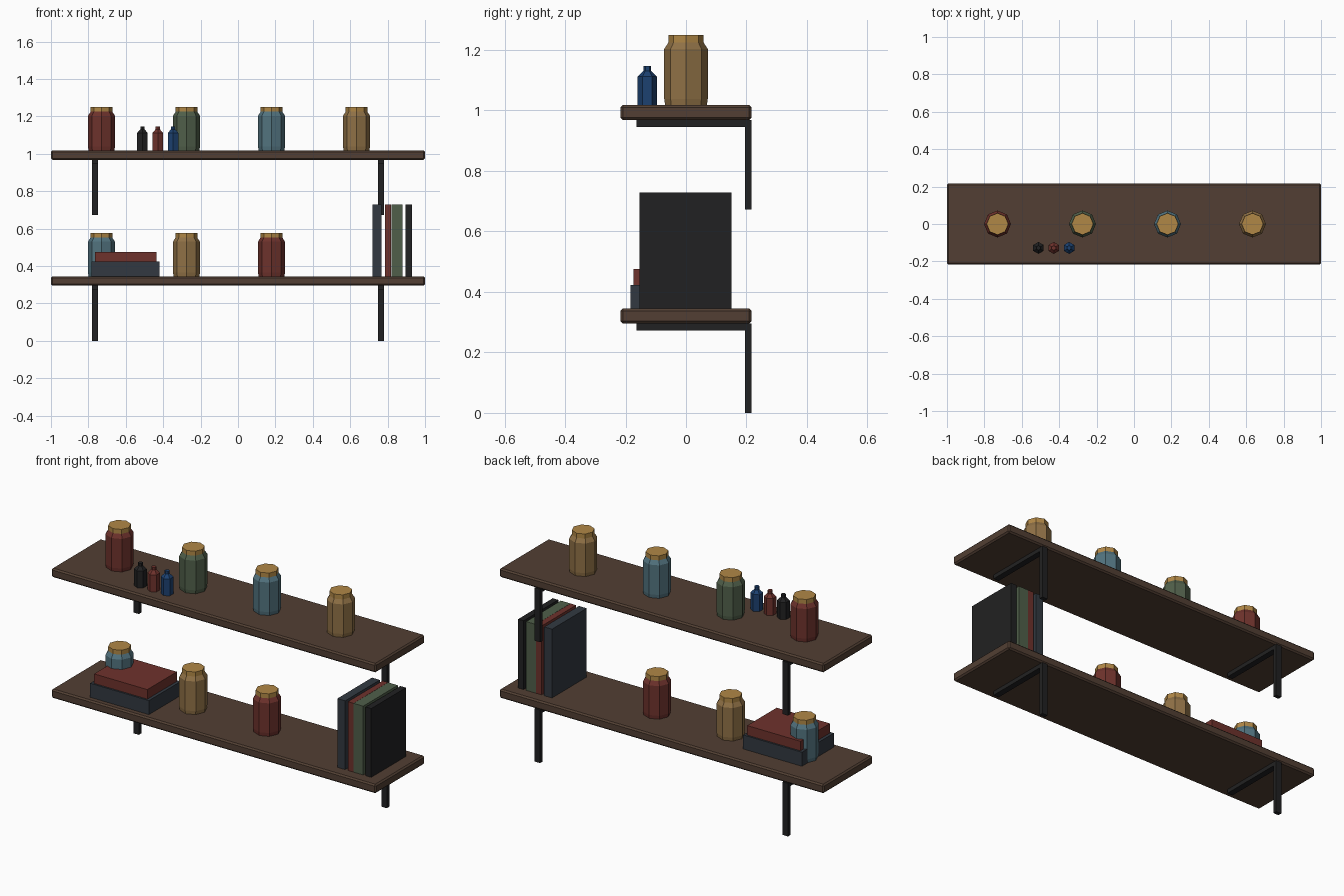
import bpy, bmesh, math

if "Cube" in bpy.data.objects:
    bpy.data.objects.remove(bpy.data.objects["Cube"])


def mat(name, r, g, b):
    m = bpy.data.materials.new(name)
    lin = [((c / 255 + 0.055) / 1.055) ** 2.4 if c > 10 else c / 255 / 12.92 for c in (r, g, b)]
    m.diffuse_color = (*lin, 1)
    m.use_nodes = True
    m.node_tree.nodes["Principled BSDF"].inputs["Base Color"].default_value = m.diffuse_color
    return m


BROWN = mat("dark wood", 82, 63, 51)
BLACK = mat("black", 33, 33, 34)
RED = mat("brick red", 110, 50, 44)
GREEN = mat("moss green", 80, 95, 74)
BLUE = mat("dusty blue", 82, 115, 127)
TAN = mat("tan", 144, 113, 70)
GOLD = mat("cork gold", 176, 135, 70)
SLATE = mat("slate", 50, 57, 65)
NAVY = mat("navy blue", 28, 65, 112)


def finish(bm, name, material):
    bmesh.ops.recalc_face_normals(bm, faces=bm.faces)
    me = bpy.data.meshes.new(name)
    bm.to_mesh(me)
    bm.free()
    me.materials.append(material)
    ob = bpy.data.objects.new(name, me)
    bpy.context.collection.objects.link(ob)
    return ob


def box(name, x, y, z, material, bevel=0):
    """Box from (min, max) ranges."""
    bm = bmesh.new()
    bmesh.ops.create_cube(bm, size=1)
    for v in bm.verts:
        v.co = [a + (c + 0.5) * (b - a) for (a, b), c in zip((x, y, z), v.co)]
    if bevel:
        bmesh.ops.bevel(bm, geom=bm.edges[:], offset=bevel, segments=1, affect='EDGES')
    return finish(bm, name, material)


def lathe(name, profile, sides, loc, material):
    """Flat-sided solid of revolution, first vertex towards +y."""
    bm = bmesh.new()
    rings = []
    for r, z in profile:
        rings.append([bm.verts.new((loc[0] + r * math.sin(2 * math.pi * i / sides),
                                    loc[1] + r * math.cos(2 * math.pi * i / sides),
                                    loc[2] + z)) for i in range(sides)])
    for a, b in zip(rings, rings[1:]):
        for i in range(sides):
            j = (i + 1) % sides
            bm.faces.new((a[i], a[j], b[j], b[i]))
    bm.faces.new(rings[0])
    bm.faces.new(rings[-1])
    return finish(bm, name, material)


def jar(name, x, z, material):
    lathe(name, [(0.069, 0), (0.072, 0.02), (0.072, 0.185), (0.056, 0.21)], 8, (x, 0, z), material)
    lathe(name + "_lid", [(0.058, 0.206), (0.058, 0.232)], 8, (x, 0, z), GOLD)


# Shelves with their L brackets
LOW, HIGH = 0.345, 1.018
for label, top in (("lower", LOW), ("upper", HIGH)):
    under = top - 0.05
    box(label + "_shelf", (-1, 1), (-0.217, 0.217), (under, top), BROWN, 0.008)
    for side, cx in (("left", -0.764), ("right", 0.764)):
        xr = (cx - 0.0165, cx + 0.0165)
        box(f"{label}_{side}_bracket_arm", xr, (-0.164, 0.196), (under - 0.022, under), BLACK)
        box(f"{label}_{side}_bracket_leg", xr, (0.195, 0.217), (under - 0.295, under), BLACK)

# Jars
XS = [-0.73 + 0.4545 * i for i in range(4)]
for i, m in enumerate((RED, GREEN, BLUE, TAN)):
    jar(f"upper_jar_{i + 1}", XS[i], HIGH, m)
for i, m in enumerate((BLUE, TAN, RED)):
    jar(f"lower_jar_{i + 1}", XS[i], LOW, m)

# Small bottles
for i, m in enumerate((BLACK, RED, NAVY)):
    lathe(f"bottle_{i + 1}", [(0.032, 0), (0.032, 0.094), (0.013, 0.113), (0.013, 0.129)],
          6, (-0.511 + 0.082 * i, -0.128, HIGH), m)

# Lying books
box("lying_book_lower", (-0.782, -0.42), (-0.184, 0.096), (LOW, 0.423), SLATE)
box("lying_book_upper", (-0.765, -0.437), (-0.174, 0.086), (0.423, 0.476), RED)

# Standing books
for i, (x0, x1, m) in enumerate(((0.72, 0.768, SLATE), (0.785, 0.819, RED),
                                 (0.82, 0.879, GREEN), (0.895, 0.929, BLACK))):
    box(f"standing_book_{i + 1}", (x0, x1), (-0.154, 0.151), (LOW, 0.728), m)
